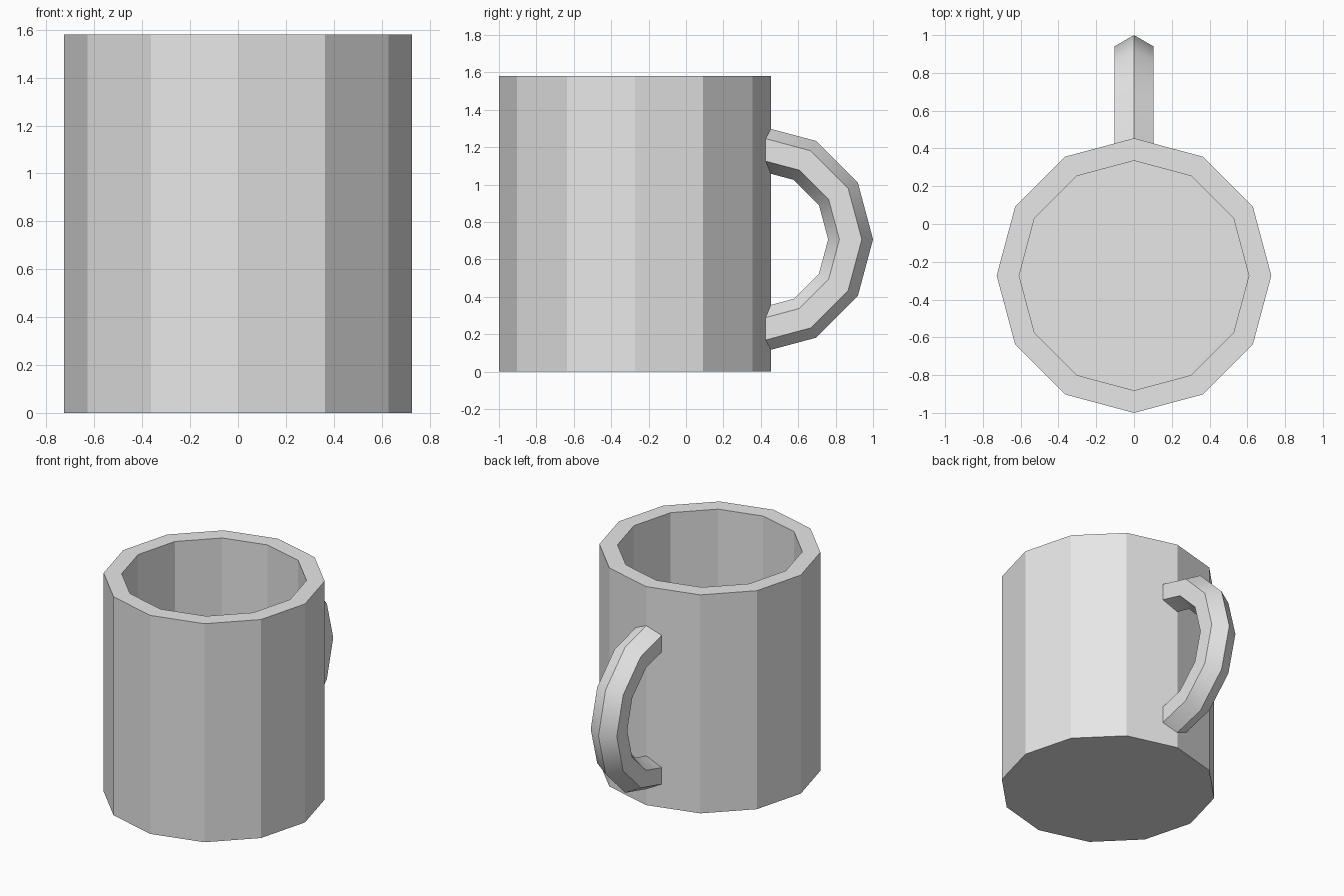
import bpy, bmesh
from math import sin, cos, pi, radians

cube = bpy.data.objects.get("Cube")
if cube:
    bpy.data.objects.remove(cube, do_unlink=True)

SIDES = 12
grey = bpy.data.materials.new("plain_grey")
grey.use_nodes = True
grey.diffuse_color = (0.8, 0.8, 0.8, 1)
grey.node_tree.nodes["Principled BSDF"].inputs["Base Color"].default_value = (0.8, 0.8, 0.8, 1)


def finish(bm, name, location):
    bmesh.ops.recalc_face_normals(bm, faces=bm.faces)
    mesh = bpy.data.meshes.new(name)
    bm.to_mesh(mesh)
    bm.free()
    mesh.materials.append(grey)
    obj = bpy.data.objects.new(name, mesh)
    obj.location = location
    bpy.context.collection.objects.link(obj)
    return obj


def bridge(bm, a, b):
    for i in range(len(a)):
        j = (i + 1) % len(a)
        bm.faces.new((a[i], a[j], b[j], b[i]))


# Cup: outer wall, flat rim, inner wall and floor from one profile
bm = bmesh.new()
profile = [(0.727, 0), (0.727, 1.58), (0.608, 1.58), (0.608, 0.12)]
rings = [[bm.verts.new((r * cos(2 * pi * i / SIDES), r * sin(2 * pi * i / SIDES), z))
          for i in range(SIDES)] for r, z in profile]
for a, b in zip(rings, rings[1:]):
    bridge(bm, a, b)
bm.faces.new(rings[0])
bm.faces.new(rings[-1])
finish(bm, "cup", (0, -0.273, 0))

# Handle: half ring with a hexagonal section, its ends buried in the cup wall
bm = bmesh.new()
MAJOR, MINOR = 0.487, 0.12
rings = []
for i in range(SIDES // 2 + 1):
    turn = -pi / 2 + 2 * pi * i / SIDES
    ring = []
    for k in range(6):
        reach = MAJOR + MINOR * cos(k * pi / 3)
        ring.append(bm.verts.new((MINOR * sin(k * pi / 3), reach * cos(turn), reach * sin(turn))))
    rings.append(ring)
for a, b in zip(rings, rings[1:]):
    bridge(bm, a, b)
bm.faces.new(rings[0])
bm.faces.new(rings[-1])
handle = finish(bm, "handle", (0, 0.393, 0.707))

# Smooth along the handle's length, crisp edges around its section
bpy.ops.object.select_all(action="DESELECT")
handle.select_set(True)
bpy.context.view_layer.objects.active = handle
bpy.ops.object.shade_smooth_by_angle(angle=radians(40))
